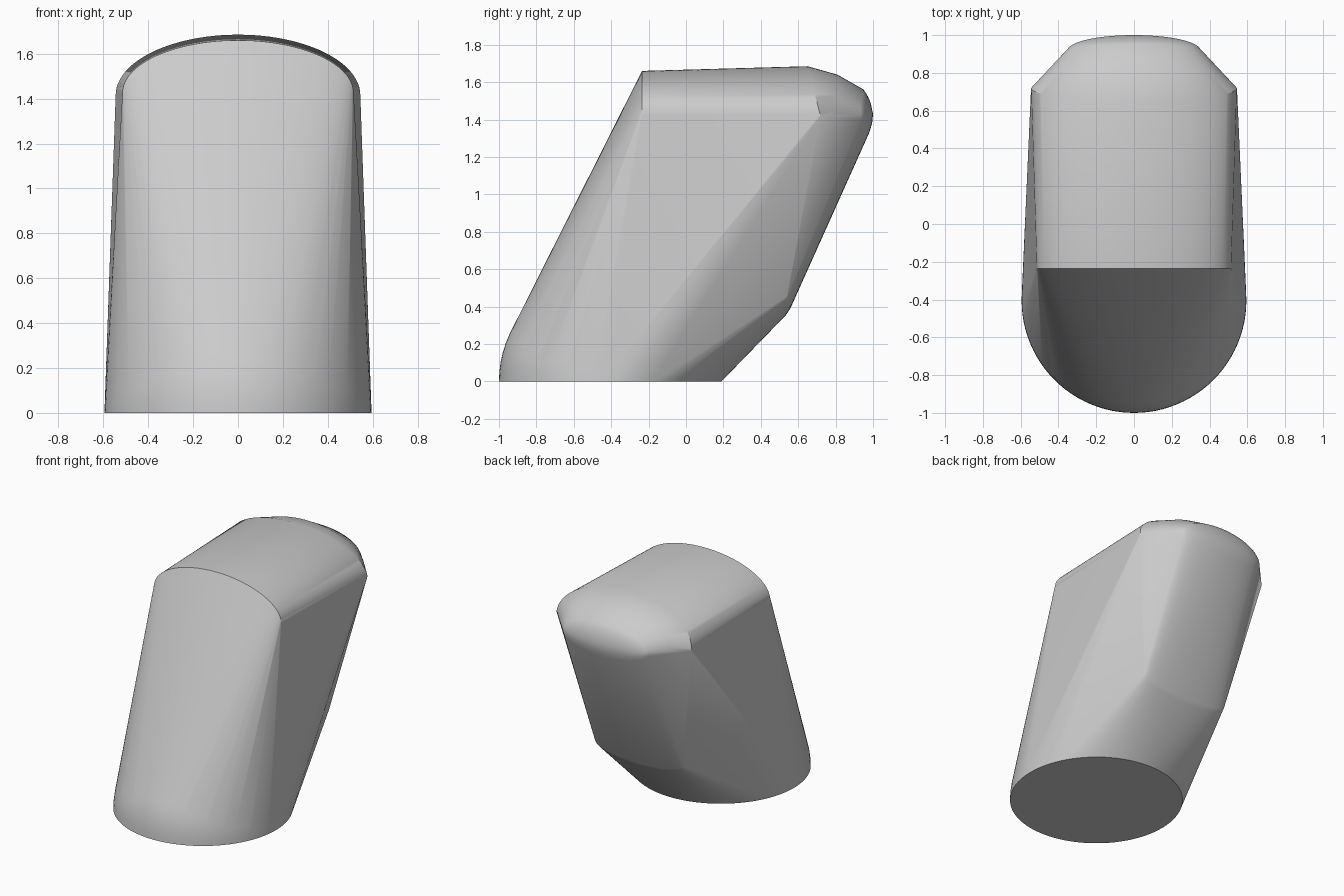
import bpy
import bmesh
from math import sin, cos, pi, radians

cube = bpy.data.objects.get("Cube")
if cube:
    bpy.data.objects.remove(cube, do_unlink=True)

STEPS = 48
bm = bmesh.new()


def arch(half_width, side, crown):
    """Half ellipse between two mirrored side points, passing through a crown point (y, z)."""
    for i in range(STEPS + 1):
        a = pi * i / STEPS
        s = sin(a)
        bm.verts.new((half_width * cos(a),
                      side[0] + (crown[0] - side[0]) * s,
                      side[1] + (crown[1] - side[1]) * s))


# Rounded foot: rings of a hemisphere resting on the ground
radius, foot_y = 0.595, -0.405
for ring in range(9):
    lat = radians(ring * 5)
    for i in range(2 * STEPS):
        a = pi * i / STEPS
        bm.verts.new((radius * cos(lat) * cos(a),
                      foot_y + radius * cos(lat) * sin(a),
                      radius * sin(lat)))

# Arched top: front rim, back rim and the dome behind it
arch(0.515, (-0.235, 1.425), (-0.235, 1.66))
arch(0.545, (0.72, 1.415), (0.65, 1.685))
arch(0.45, (0.82, 1.42), (0.81, 1.64))

# Rounded upper back: fan of arches sharing the same side points
for crown in [(0.95, 1.56), (0.972, 1.525), (0.987, 1.49), (1.0, 1.43),
              (0.995, 1.38), (0.98, 1.33)]:
    arch(0.35, (0.92, 1.42), crown)

# Rounded lower back
for crown in [(0.58, 0.47), (0.572, 0.43), (0.558, 0.39), (0.535, 0.355)]:
    arch(0.36, (0.538, 0.46), crown)

# Wrap one tight skin around all the outlines
hull = bmesh.ops.convex_hull(bm, input=bm.verts[:], use_existing_faces=False)
spare = {g for g in hull["geom_interior"] + hull["geom_unused"]
         if isinstance(g, bmesh.types.BMVert)}
bmesh.ops.delete(bm, geom=list(spare), context="VERTS")
flat_base = [f for f in bm.faces if f.calc_center_median().z < 0.0001]
bmesh.ops.dissolve_faces(bm, faces=flat_base)
bmesh.ops.recalc_face_normals(bm, faces=bm.faces[:])

mesh = bpy.data.meshes.new("slanted_body")
bm.to_mesh(mesh)
bm.free()
body = bpy.data.objects.new("slanted_body", mesh)
bpy.context.collection.objects.link(body)

# Plain grey finish
grey = bpy.data.materials.new("light_grey")
grey.use_nodes = True
colour = (0.6, 0.6, 0.6, 1)
grey.diffuse_color = colour
grey.node_tree.nodes["Principled BSDF"].inputs["Base Color"].default_value = colour
mesh.materials.append(grey)

bpy.ops.object.select_all(action="DESELECT")
body.select_set(True)
bpy.context.view_layer.objects.active = body
bpy.ops.object.shade_smooth_by_angle(angle=radians(30))
